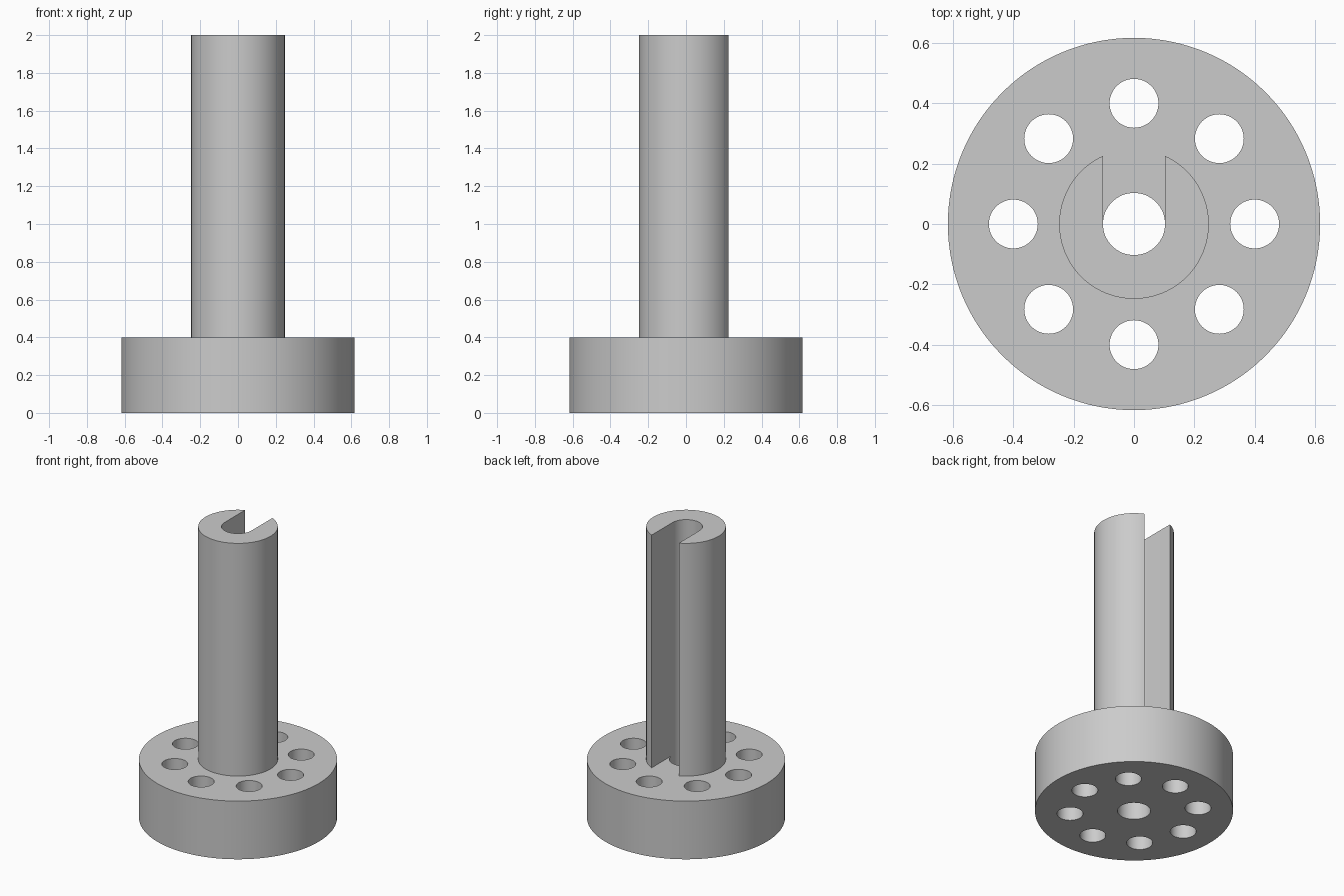
import bpy, bmesh
from math import sin, cos, pi, asin, sqrt

cube = bpy.data.objects.get("Cube")
if cube:
    bpy.data.objects.remove(cube, do_unlink=True)

FLANGE_R, FLANGE_H = 0.617, 0.4
POST_R, TOP = 0.248, 2.0
BORE_R = 0.103
HOLE_R, HOLE_RING, HOLES = 0.081, 0.4, 8

grey = bpy.data.materials.new("plain grey")
grey.use_nodes = True
grey.diffuse_color = (0.6, 0.6, 0.6, 1)
grey.node_tree.nodes["Principled BSDF"].inputs["Base Color"].default_value = grey.diffuse_color


def arc(radius, start, end, steps):
    angles = [start + (end - start) * i / steps for i in range(steps + 1)]
    return [(radius * cos(a), radius * sin(a)) for a in angles]


def prism(name, outline, z0, z1):
    """Extrude a closed outline straight up."""
    bm = bmesh.new()
    face = bm.faces.new([bm.verts.new((x, y, z0)) for x, y in outline])
    top = bmesh.ops.extrude_face_region(bm, geom=[face])["geom"]
    verts = [v for v in top if isinstance(v, bmesh.types.BMVert)]
    bmesh.ops.translate(bm, verts=verts, vec=(0, 0, z1 - z0))
    bmesh.ops.recalc_face_normals(bm, faces=bm.faces)
    mesh = bpy.data.meshes.new(name)
    bm.to_mesh(mesh)
    bm.free()
    mesh.materials.append(grey)
    obj = bpy.data.objects.new(name, mesh)
    bpy.context.collection.objects.link(obj)
    return obj


def disc(radius, steps, cx=0, cy=0):
    return [(x + cx, y + cy) for x, y in arc(radius, 0, 2 * pi, steps)[:-1]]


def smooth(obj):
    bpy.ops.object.select_all(action="DESELECT")
    obj.select_set(True)
    bpy.context.view_layer.objects.active = obj
    bpy.ops.object.shade_smooth_by_angle()


# Round flange with a centre bore and a ring of through holes
flange = prism("flange", disc(FLANGE_R, 128), 0, FLANGE_H)
cutters = [prism("bore_cutter", disc(BORE_R, 64), -0.1, FLANGE_H + 0.1)]
for i in range(HOLES):
    a = 2 * pi * i / HOLES
    outline = disc(HOLE_R, 48, HOLE_RING * cos(a), HOLE_RING * sin(a))
    cutters.append(prism("hole_cutter", outline, -0.1, FLANGE_H + 0.1))
for cutter in cutters:
    cut = flange.modifiers.new("hole", "BOOLEAN")
    cut.operation, cut.solver, cut.object = "DIFFERENCE", "EXACT", cutter
    bpy.context.view_layer.objects.active = flange
    bpy.ops.object.modifier_apply(modifier=cut.name)
    bpy.data.objects.remove(cutter, do_unlink=True)
smooth(flange)

# Hollow post, slotted along its back from the flange to the top
half = asin(BORE_R / POST_R)
outer = arc(POST_R, pi / 2 + half, 5 * pi / 2 - half, 96)
inner = arc(BORE_R, 2 * pi, pi, 32)
post = prism("slotted_post", outer + inner, FLANGE_H, TOP)
smooth(post)
